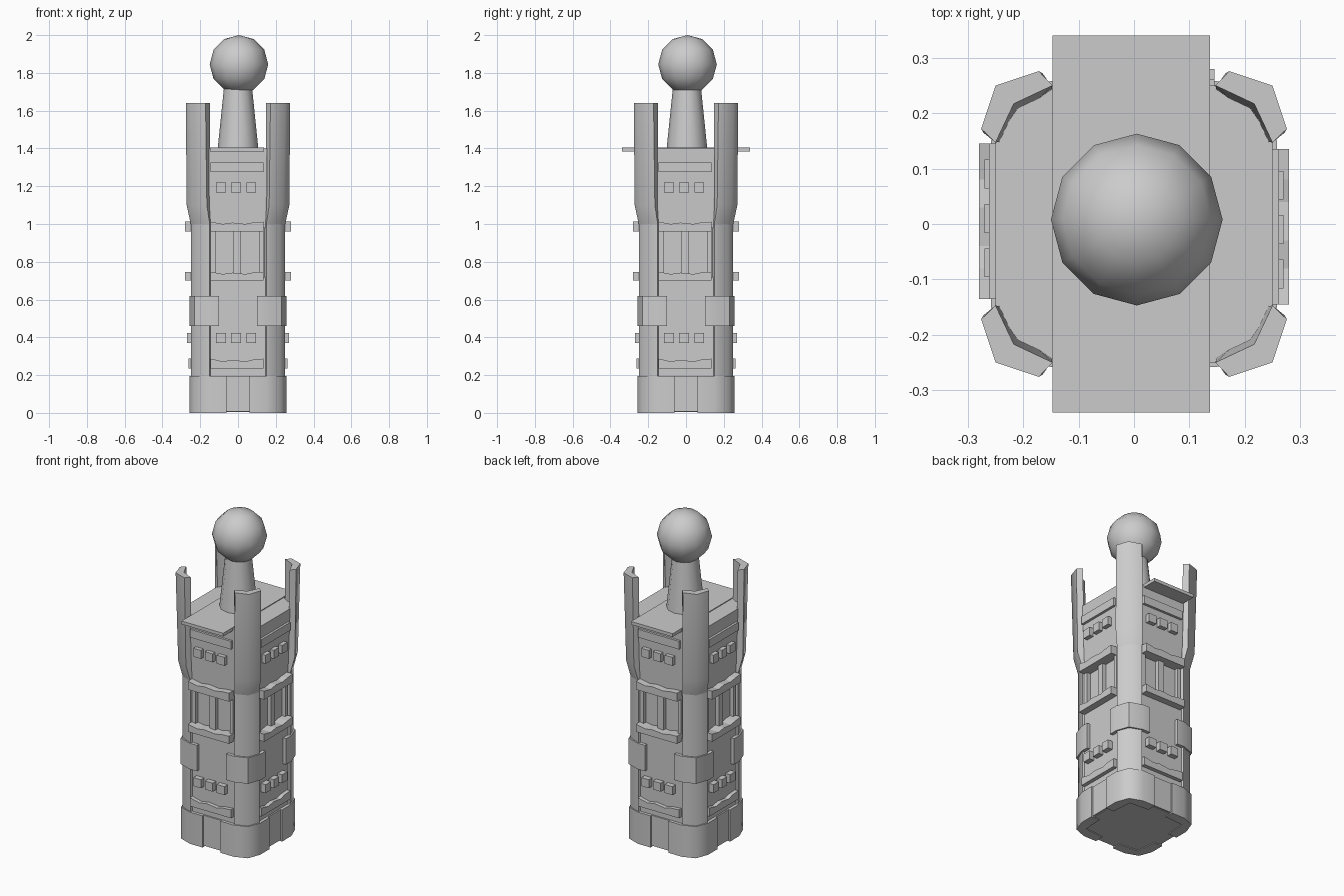
import bpy, bmesh, math
from mathutils import Matrix, Vector

cube = bpy.data.objects.get("Cube")
if cube:
    bpy.data.objects.remove(cube, do_unlink=True)

stone = bpy.data.materials.new("grey stone")
stone.use_nodes = True
GREY = (0.6, 0.6, 0.6, 1)
stone.diffuse_color = GREY
stone.node_tree.nodes["Principled BSDF"].inputs["Base Color"].default_value = GREY


def finish(name, bm, smooth=None):
    bmesh.ops.recalc_face_normals(bm, faces=bm.faces)
    mesh = bpy.data.meshes.new(name)
    bm.to_mesh(mesh)
    bm.free()
    mesh.materials.append(stone)
    ob = bpy.data.objects.new(name, mesh)
    bpy.context.collection.objects.link(ob)
    if smooth:
        bpy.ops.object.select_all(action='DESELECT')
        ob.select_set(True)
        bpy.context.view_layer.objects.active = ob
        bpy.ops.object.shade_smooth_by_angle(angle=math.radians(smooth))


def loft(bm, sections):
    """Join outlines of equal length, given as (z, points), into a closed solid."""
    rings = [[bm.verts.new((x, y, z)) for x, y in pts] for z, pts in sections]
    n = len(rings[0])
    for a, b in zip(rings, rings[1:]):
        for i in range(n):
            j = (i + 1) % n
            bm.faces.new((a[i], a[j], b[j], b[i]))
    bm.faces.new(rings[0][::-1])
    bm.faces.new(rings[-1])


def corners(name, sections, smooth=50):
    """Repeat a lofted part on the four corners of the tower."""
    bm = bmesh.new()
    for sx in (-1, 1):
        for sy in (-1, 1):
            loft(bm, [(z, [(x * sx, y * sy) for x, y in pts]) for z, pts in sections])
    finish(name, bm, smooth)


def octagon(h, c, m):
    """Square of half width h with corners rounded through (m, m)."""
    pts = []
    for k in range(4):
        r = Matrix.Rotation(k * math.pi / 2, 2)
        pts += [r @ Vector(p) for p in ((h, c), (m, m), (c, h))]
    return pts


def sides(name, profiles, inner, outer):
    """Extrude front profiles (x, z) from the wall and repeat them on all four sides."""
    bm = bmesh.new()
    for k in range(4):
        r = Matrix.Rotation(k * math.pi / 2, 3, 'Z')
        for prof in profiles:
            back = [bm.verts.new(r @ Vector((x, -inner, z))) for x, z in prof]
            front = [bm.verts.new(r @ Vector((x, -outer, z))) for x, z in prof]
            n = len(prof)
            for i in range(n):
                j = (i + 1) % n
                bm.faces.new((back[i], back[j], front[j], front[i]))
            bm.faces.new(back)
            bm.faces.new(front[::-1])
    finish(name, bm)


def rect(x0, x1, z0, z1):
    return [(x0, z0), (x1, z0), (x1, z1), (x0, z1)]


def worn(z0, z1, dip):
    """Band profile with an uneven top edge."""
    top = [(0.135, 0), (0.08, 0.3), (0.04, 1), (-0.03, 0.4), (-0.08, 1), (-0.145, 0)]
    return [(-0.145, z0), (0.135, z0)] + [(x, z1 - dip * f) for x, f in top]


# Tower core, with a recessed storey in the middle
for name, z0, z1, h0, h1 in (("lower_core", 0.005, 0.72, 0.238, 0.238),
                             ("recessed_core", 0.72, 0.98, 0.218, 0.218),
                             ("upper_core", 0.98, 1.4, 0.238, 0.25)):
    bm = bmesh.new()
    loft(bm, [(z0, octagon(h0, 0.145, 0.2)), (z1, octagon(h1, 0.15, 0.212))])
    finish(name, bm)

# Corner pillars, flaring into upright prongs
low = [(0.14, 0.225), (0.15, 0.25), (0.222, 0.222), (0.25, 0.15), (0.225, 0.14), (0.19, 0.19)]
mid = [(0.15, 0.235), (0.165, 0.272), (0.24, 0.24), (0.272, 0.165), (0.235, 0.15), (0.2, 0.2)]
top = [(0.147, 0.25), (0.172, 0.276), (0.25, 0.25), (0.276, 0.172), (0.25, 0.147), (0.217, 0.217)]
corners("corner_pillars", [(0.15, low), (1.0, low)])
corners("corner_prongs", [(1.0, low), (1.1, mid), (1.64, top)])


# Wrapped corner blocks of the base and the collar
def wrap(h, end, m):
    return [(end, h), (0.15, h), (m, m), (h, 0.15), (h, end),
            (0.2, end), (0.19, 0.19), (end, 0.2)]


base = wrap(0.257, 0.062, 0.228)
collar = wrap(0.258, 0.1, 0.23)
corners("base_corners", [(0, base), (0.195, base)])
corners("collar_corners", [(0.46, collar), (0.62, collar)])
sides("base_panels", [rect(-0.07, 0.07, 0.008, 0.195)], 0.2, 0.247)

# Horizontal bands
sides("lower_band", [worn(0.235, 0.287, 0.015)], 0.2, 0.262)
sides("sill_band", [worn(0.7, 0.747, 0.012)], 0.2, 0.28)
sides("lintel_band", [worn(0.96, 1.012, 0.012)], 0.2, 0.28)
sides("upper_band", [rect(-0.145, 0.135, 1.275, 1.325)], 0.2, 0.262)

# Posts in the recessed storey
posts = [rect(a, b, 0.73, 0.97) for a, b in ((-0.145, -0.12), (-0.025, 0.015), (0.115, 0.135))]
sides("recess_posts", posts, 0.2, 0.242)

# Two rows of small blocks
for name, z in (("lower_blocks", 0.37), ("upper_blocks", 1.167)):
    sides(name, [rect(x - 0.026, x + 0.026, z, z + 0.052) for x in (-0.09, -0.01, 0.07)], 0.2, 0.27)

# Roof ledges at the front and back
bm = bmesh.new()
loft(bm, [(z, [(-0.147, -0.34), (0.137, -0.34), (0.137, 0.34), (-0.147, 0.34)])
          for z in (1.385, 1.405)])
finish("roof_ledge", bm)

# Tapered neck and ball on top
bm = bmesh.new()
bmesh.ops.create_cone(bm, cap_ends=True, segments=12, radius1=0.108, radius2=0.073, depth=0.34,
                      matrix=Matrix.Translation((0, 0.005, 1.565)))
finish("neck", bm, 50)
bm = bmesh.new()
bmesh.ops.create_uvsphere(bm, u_segments=12, v_segments=6, radius=0.155,
                          matrix=Matrix.Translation((0.005, 0.008, 1.845)))
finish("ball", bm, 60)
